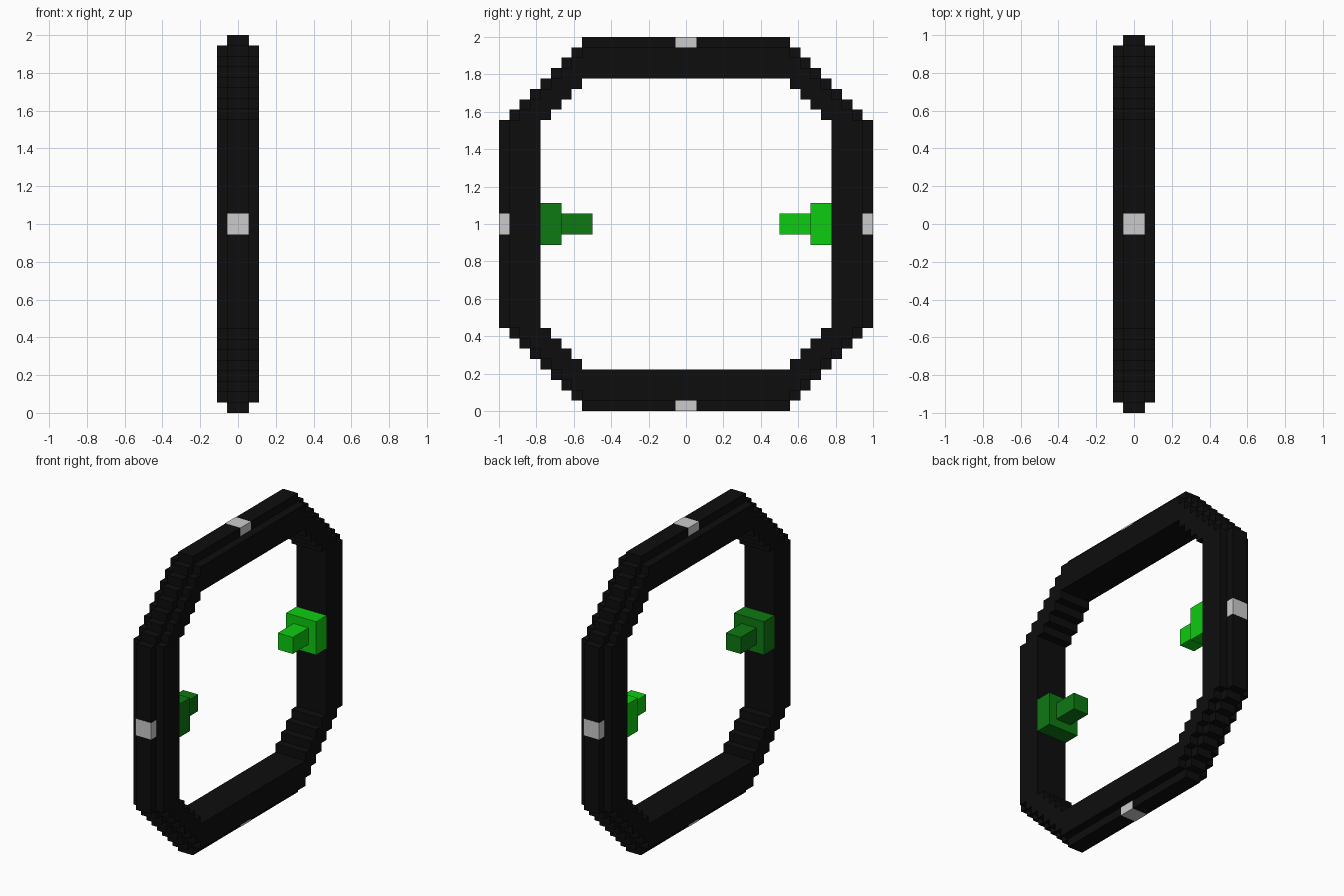
import bpy
import math

if "Cube" in bpy.data.objects:
    bpy.data.objects.remove(bpy.data.objects["Cube"], do_unlink=True)

U = 2 / 36          # one block
FLAT = 10           # half length of each straight side, in blocks


def material(name, rgb):
    m = bpy.data.materials.new(name)
    m.use_nodes = True
    m.diffuse_color = (*rgb, 1)
    m.node_tree.nodes["Principled BSDF"].inputs["Base Color"].default_value = (*rgb, 1)
    return m


black = material("black", (0.004, 0.004, 0.004))
white = material("pale grey", (0.60, 0.60, 0.60))
bright = material("bright green", (0.004, 0.60, 0.005))
dark = material("dark green", (0.004, 0.19, 0.006))


def stepped_octagon(half):
    """Closed outline whose corners are cut off in one-block stairs."""
    corner = []
    for k in range(half - FLAT):
        corner += [(FLAT + k, half - k), (FLAT + k, half - k - 1)]
    corner.append((half, FLAT))
    points = []
    for quarter in range(4):
        for a, b in corner:
            for _ in range(quarter):
                a, b = b, -a
            points.append((a * U, b * U))
    return points


def ring(name, outer, inner, half_width, mat):
    """Stepped ring standing in the y-z plane, extruded along x."""
    curve = bpy.data.curves.new(name, "CURVE")
    curve.dimensions = "2D"
    curve.fill_mode = "BOTH"
    curve.extrude = half_width * U
    for half in (outer, inner):
        pts = stepped_octagon(half)
        spline = curve.splines.new("POLY")
        spline.points.add(len(pts) - 1)
        for p, (a, b) in zip(spline.points, pts):
            p.co = (a, b, 0, 1)
        spline.use_cyclic_u = True
    curve.materials.append(mat)
    obj = bpy.data.objects.new(name, curve)
    bpy.context.collection.objects.link(obj)
    obj.rotation_euler = (math.pi / 2, 0, math.pi / 2)
    obj.location = (0, 0, 1)
    bpy.ops.object.select_all(action="DESELECT")
    obj.select_set(True)
    bpy.context.view_layer.objects.active = obj
    bpy.ops.object.convert(target="MESH")
    bpy.ops.object.shade_flat()


def block(name, centre, size, mat):
    """Box given in blocks, measured from the ring centre."""
    x, y, z = (c * U for c in centre)
    bpy.ops.mesh.primitive_cube_add(size=1, location=(x, y, z + 1))
    obj = bpy.context.object
    obj.name = name
    obj.scale = [s * U for s in size]
    bpy.ops.object.transform_apply(location=False, rotation=False, scale=True)
    obj.data.materials.append(mat)


# Wide ring body with a narrow ridge around its outside
ring("ring_body", 17, 14, 2, black)
ring("ring_ridge", 18, 15, 1, black)

# Pale marker set into the ridge at the middle of each side
for name, dy, dz in (("front", -1, 0), ("back", 1, 0), ("top", 0, 1), ("bottom", 0, -1)):
    block(name + "_marker", (0, dy * 17.5, dz * 17.5),
          (2.06, 1.04 if dy else 2, 1.04 if dz else 2), white)

# Mounting plates and pegs pointing into the opening
for name, side, mat in (("front", -1, dark), ("back", 1, bright)):
    block(name + "_plate", (0, side * 13, 0), (4, 2, 4), mat)
    block(name + "_peg", (0, side * 10.5, 0), (2, 3, 2), mat)
